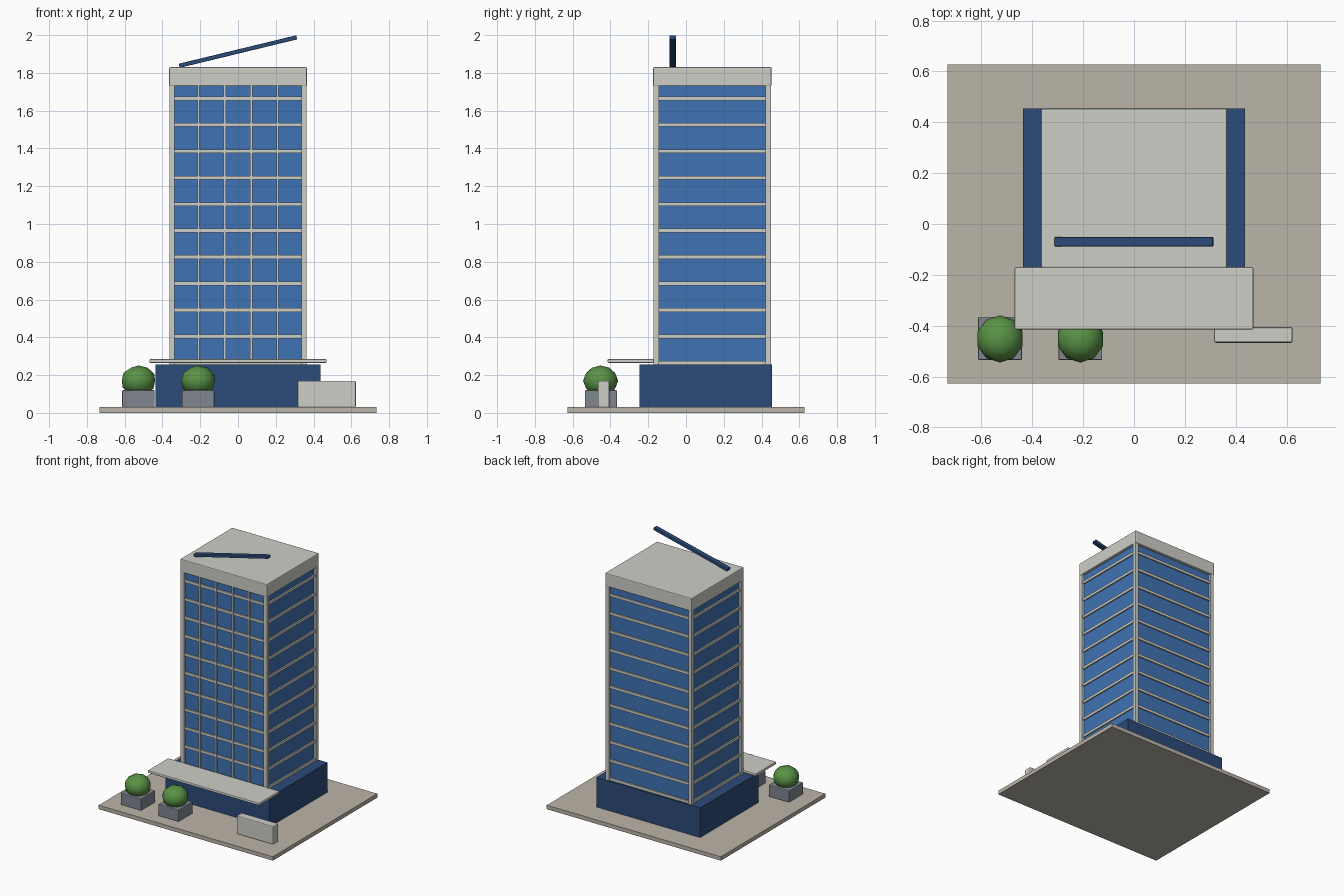
import bpy, math

if "Cube" in bpy.data.objects:
    bpy.data.objects.remove(bpy.data.objects["Cube"])


def material(name, rgb):
    m = bpy.data.materials.new(name)
    m.diffuse_color = (*rgb, 1)
    m.use_nodes = True
    m.node_tree.nodes["Principled BSDF"].inputs["Base Color"].default_value = m.diffuse_color
    return m


STONE = material("stone", (0.62, 0.62, 0.58))
GLASS = material("glass", (0.05, 0.17, 0.45))
NAVY = material("navy", (0.025, 0.07, 0.19))
PAVING = material("paving", (0.50, 0.46, 0.39))
PLANTER = material("planter", (0.22, 0.24, 0.28))
LEAF = material("leaf", (0.10, 0.29, 0.06))


def box(name, x, y, z, mat, bevel=0.0):
    """Box from (min, max) ranges with an optional small edge bevel."""
    bpy.ops.mesh.primitive_cube_add(
        size=1, location=[(a + b) / 2 for a, b in (x, y, z)])
    o = bpy.context.object
    o.name = name
    o.scale = [b - a for a, b in (x, y, z)]
    bpy.ops.object.transform_apply(location=False, rotation=False, scale=True)
    o.data.materials.append(mat)
    if bevel:
        mod = o.modifiers.new("Bevel", "BEVEL")
        mod.width = bevel
        mod.segments = 2
    return o


# Site and podium
box("plaza", (-0.733, 0.733), (-0.628, 0.628), (0, 0.03), PAVING)
box("podium", (-0.437, 0.437), (-0.247, 0.454), (0.03, 0.255), NAVY)

# Tower: glass core, floor bands, corner columns, front mullions
W, YF, YB = 0.363, -0.172, 0.45
box("glass_core", (-W + 0.018, W - 0.018), (YF + 0.018, YB - 0.018),
    (0.25, 1.74), GLASS)
for i in range(11):
    z = 0.265 + 0.14 * i
    box(f"floor_band_{i + 1}", (-W + 0.008, W - 0.008),
        (YF + 0.008, YB - 0.008), (z - 0.01, z + 0.01), STONE)
for sx in (-1, 1):
    for y in (YF, YB - 0.028):
        x = sorted((sx * W, sx * (W - 0.028)))
        box("corner_column", x, (y, y + 0.028), (0.25, 1.74), STONE)
for x in (-0.209, -0.07, 0.07, 0.209):
    box("front_mullion", (x - 0.006, x + 0.006), (YF + 0.004, YF + 0.03),
        (0.25, 1.74), STONE)

# Roof cap and slanted beam
box("roof_cap", (-0.365, 0.365), (-0.174, 0.453), (1.73, 1.83), STONE, 0.006)
beam = box("roof_beam", (-0.32, 0.32), (-0.088, -0.052), (1.902, 1.924),
           NAVY, 0.003)
beam.rotation_euler.y = -math.radians(13.6)

# Entrance canopy and low sign wall
box("entrance_canopy", (-0.469, 0.469), (-0.415, -0.17), (0.265, 0.285),
    STONE, 0.005)
box("sign_wall", (0.315, 0.624), (-0.467, -0.406), (0.03, 0.17), STONE, 0.007)

# Planters with round shrubs
for x in (-0.527, -0.211):
    box("planter_box", (x - 0.086, x + 0.086), (-0.535, -0.365),
        (0.03, 0.12), PLANTER, 0.005)
    bpy.ops.mesh.primitive_ico_sphere_add(
        subdivisions=2, radius=0.093, location=(x, -0.452, 0.17))
    shrub = bpy.context.object
    shrub.name = "shrub"
    shrub.scale.z = 0.87
    shrub.data.materials.append(LEAF)
    bpy.ops.object.transform_apply(location=False, rotation=False, scale=True)
    bpy.ops.object.shade_smooth_by_angle()
